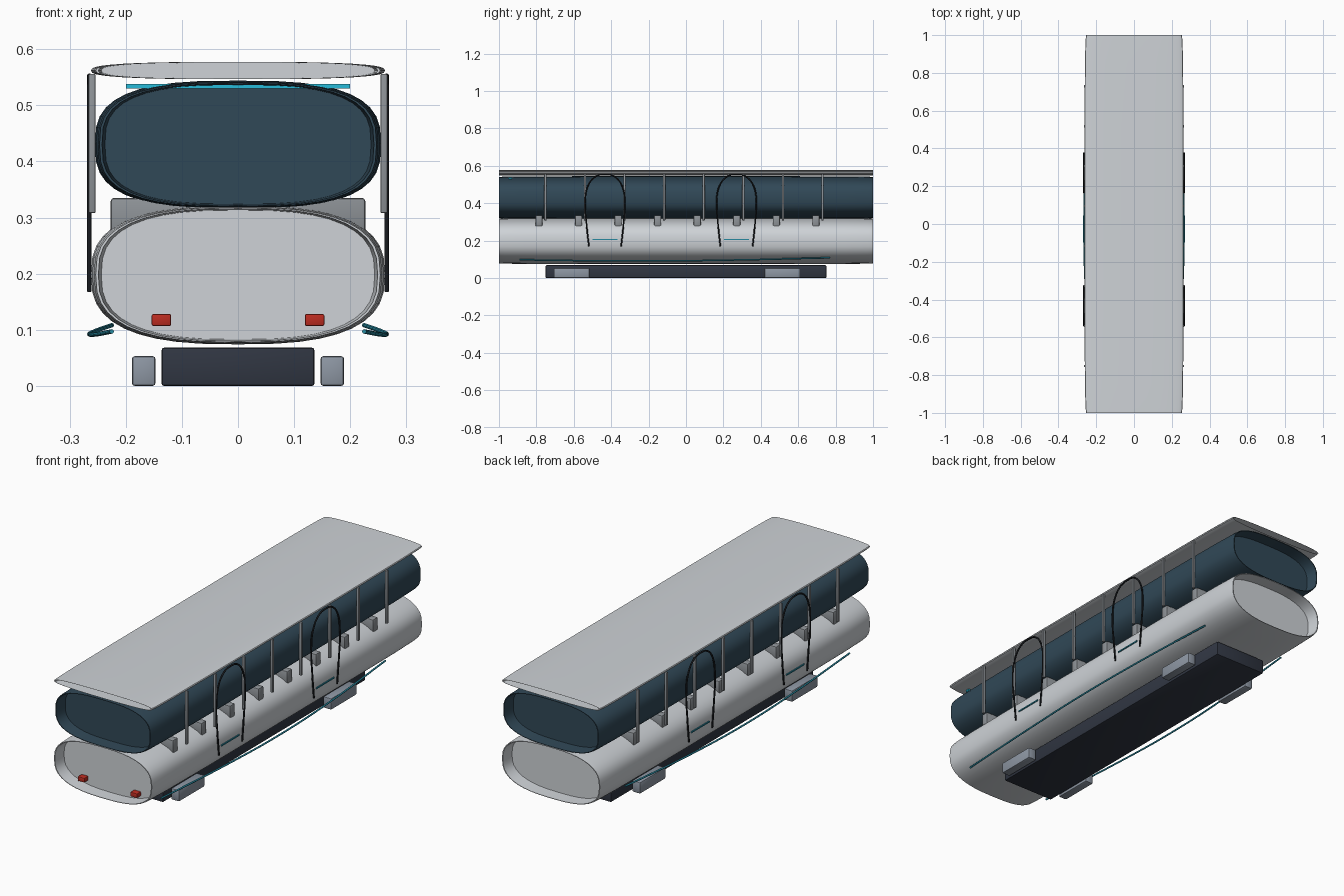
import bpy, bmesh, math
from mathutils import Vector

if "Cube" in bpy.data.objects:
    bpy.data.objects.remove(bpy.data.objects["Cube"])


def material(name, rgb):
    m = bpy.data.materials.new(name)
    m.diffuse_color = (*rgb, 1)
    m.use_nodes = True
    m.node_tree.nodes["Principled BSDF"].inputs["Base Color"].default_value = m.diffuse_color
    return m


SHELL = material("pale_shell", (0.62, 0.65, 0.68))
GLASS = material("dark_glass", (0.03, 0.065, 0.095))
DARK = material("chassis_dark", (0.03, 0.037, 0.055))
METAL = material("steel", (0.27, 0.29, 0.31))
SKID = material("skid_grey", (0.27, 0.31, 0.37))
TEAL = material("teal_trim", (0.02, 0.25, 0.35))
CYAN = material("cyan_light", (0.02, 0.5, 0.7))
RED = material("red_lamp", (0.5, 0.025, 0.015))
BLACK = material("seal_black", (0.01, 0.012, 0.015))


def finish(name, bm, mat, angle=35):
    bmesh.ops.recalc_face_normals(bm, faces=bm.faces)
    me = bpy.data.meshes.new(name)
    bm.to_mesh(me)
    bm.free()
    ob = bpy.data.objects.new(name, me)
    bpy.context.collection.objects.link(ob)
    me.materials.append(mat)
    bpy.ops.object.select_all(action='DESELECT')
    ob.select_set(True)
    bpy.context.view_layer.objects.active = ob
    bpy.ops.object.shade_smooth_by_angle(angle=math.radians(angle))
    return ob


def box(name, lo, hi, mat, bevel=0.0):
    bm = bmesh.new()
    bmesh.ops.create_cube(bm, size=1)
    for v in bm.verts:
        v.co = Vector([(a + b) / 2 + c * (b - a) for a, b, c in zip(lo, hi, v.co)])
    if bevel:
        bmesh.ops.bevel(bm, geom=bm.edges[:], offset=bevel, segments=2,
                        profile=0.5, affect='EDGES')
    return finish(name, bm, mat)


def side_box(name, side, x, y, z, mat, bevel=0.0):
    xs = sorted((side * x[0], side * x[1]))
    return box(name, (xs[0], y[0], z[0]), (xs[1], y[1], z[1]), mat, bevel)


def shell(name, half_w, half_h, zc, power, mat, segs=40):
    """Superellipse hull along y, with a recessed panel at both ends."""
    bm = bmesh.new()
    half = [(1.0, 0.968), (0.97, 0.98), (0.85, 0.992), (0.54, 1.0)]
    stations = [(-0.94, 0.93), (-1.0, 0.95)] + [(-y, s) for y, s in half]
    stations += [(y, s) for y, s in reversed(half)] + [(1.0, 0.95), (0.94, 0.93)]
    rings = []
    for y, s in stations:
        ring = []
        for i in range(segs):
            a = 2 * math.pi * i / segs
            c, d = math.cos(a), math.sin(a)
            px = math.copysign(abs(c) ** (2 / power), c)
            pz = math.copysign(abs(d) ** (2 / power), d)
            ring.append(bm.verts.new((half_w * s * px, y, zc + half_h * s * pz)))
        rings.append(ring)
    for r0, r1 in zip(rings, rings[1:]):
        for i in range(segs):
            j = (i + 1) % segs
            bm.faces.new((r0[i], r0[j], r1[j], r1[i]))
    bm.faces.new(rings[0])
    bm.faces.new(rings[-1])
    return finish(name, bm, mat)


def tube(name, points, radius, mat):
    cu = bpy.data.curves.new(name, 'CURVE')
    cu.dimensions = '3D'
    cu.bevel_depth = radius
    cu.bevel_resolution = 2
    cu.use_fill_caps = True
    sp = cu.splines.new('BEZIER')
    sp.bezier_points.add(len(points) - 1)
    for bp, p in zip(sp.bezier_points, points):
        bp.co = p
        bp.handle_left_type = bp.handle_right_type = 'AUTO'
    sp.resolution_u = 8
    cu.materials.append(mat)
    ob = bpy.data.objects.new(name, cu)
    bpy.context.collection.objects.link(ob)
    return ob


# Hull, window band and roof
shell("lower_body", 0.262, 0.124, 0.198, 2.7, SHELL)
shell("window_band", 0.255, 0.114, 0.430, 2.9, GLASS)
shell("roof", 0.262, 0.0155, 0.562, 2.8, SHELL)

# Undercarriage
box("chassis", (-0.136, -0.75, 0), (0.136, 0.75, 0.068), DARK, 0.004)

# Cross supports between hull and window band
for i in range(8):
    y = -0.786 + i * 0.2115
    box(f"cross_support_{i}", (-0.227, y - 0.019, 0.27), (0.227, y + 0.019, 0.335), METAL, 0.006)

# Light bar under the roof
box("light_bar", (-0.2, -0.95, 0.530), (0.2, -0.93, 0.538), CYAN)

# Parts repeated on both sides
for side, tag in ((1, "right"), (-1, "left")):
    # Front lamps
    side_box(f"lamp_{tag}", side, (0.119, 0.154), (-0.968, -0.93), (0.107, 0.128), RED, 0.003)
    # Skids
    for k, y in enumerate((-0.611, 0.515)):
        side_box(f"skid_{tag}_{k}", side, (0.147, 0.189), (y - 0.095, y + 0.095),
                 (0.0, 0.053), SKID, 0.005)
    # Roof posts
    for i in range(8):
        y = -0.752 + i * 0.2117
        side_box(f"roof_post_{tag}_{i}", side, (0.254, 0.266), (y - 0.006, y + 0.006),
                 (0.308, 0.556), METAL, 0.002)
    # Door hoops and door sills
    for k, y in enumerate((-0.433, 0.27)):
        half = [(0.086, 0.168), (0.098, 0.28), (0.106, 0.40), (0.092, 0.49), (0.05, 0.542)]
        path = [(-a, z) for a, z in half] + [(0, 0.553)] + [(a, z) for a, z in reversed(half)]
        tube(f"door_hoop_{tag}_{k}", [(side * 0.265, y + a, z) for a, z in path], 0.004, BLACK)
        side_box(f"door_sill_{tag}_{k}", side, (0.255, 0.266), (y - 0.066, y + 0.066),
                 (0.202, 0.208), TEAL)
    # Bowed lower trim rail
    tube(f"trim_rail_{tag}", [(side * x, y, z) for x, y, z in (
        (0.225, -0.89, 0.097), (0.252, -0.45, 0.092), (0.265, -0.05, 0.092),
        (0.254, 0.36, 0.098), (0.225, 0.77, 0.108))], 0.004, TEAL)
